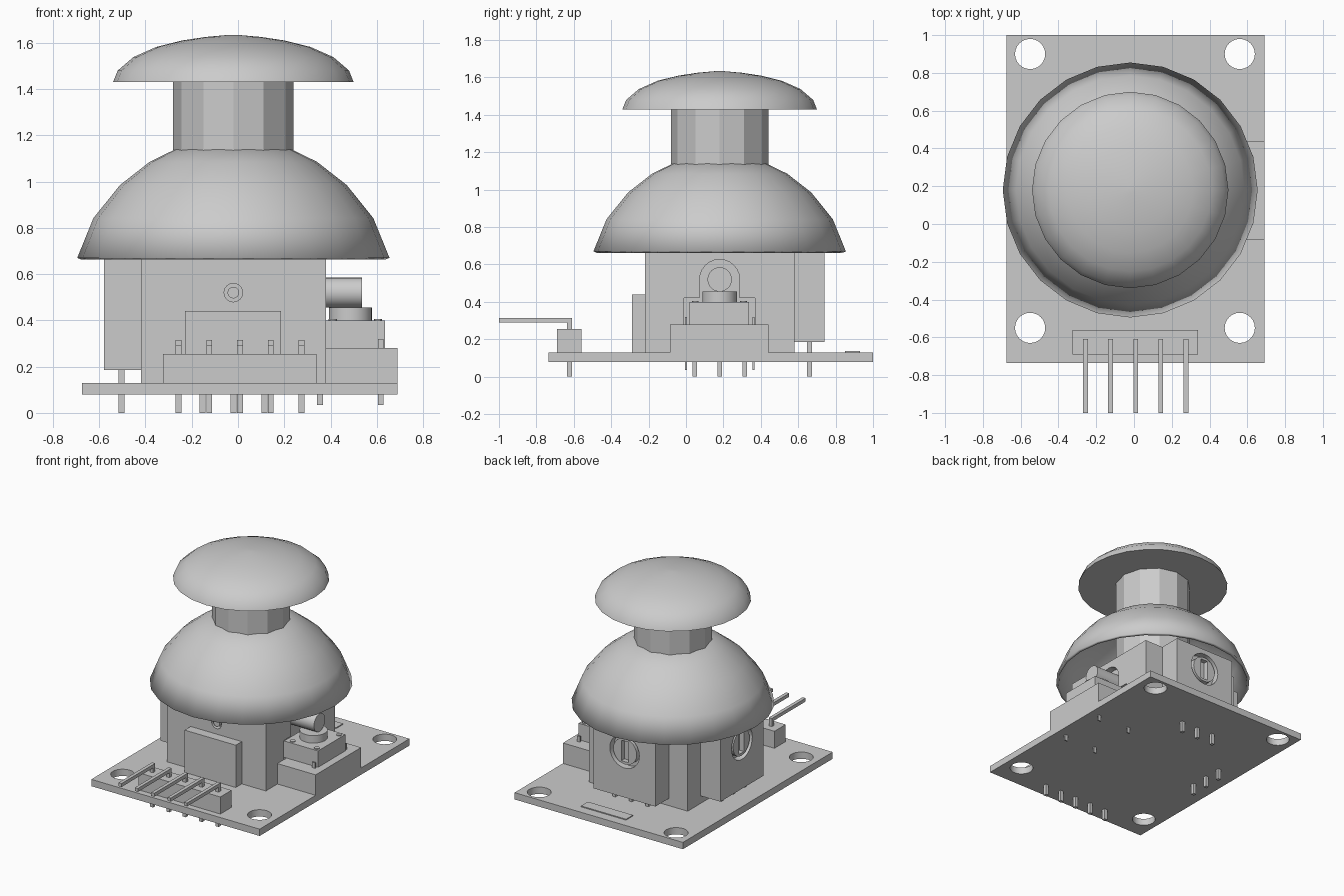
import bpy
import math
from mathutils import Vector

if "Cube" in bpy.data.objects:
    bpy.data.objects.remove(bpy.data.objects["Cube"], do_unlink=True)

grey = bpy.data.materials.new("light_grey")
grey.use_nodes = True
grey.diffuse_color = (0.6, 0.6, 0.6, 1)
grey.node_tree.nodes["Principled BSDF"].inputs["Base Color"].default_value = (0.6, 0.6, 0.6, 1)

CX, CY = -0.02, 0.18      # stick axis
AXLE = 0.52               # height of the tilt axles
TURN = {"x": (0, math.pi / 2, 0), "y": (math.pi / 2, 0, 0), "z": (0, 0, 0)}


def finish(ob, name):
    ob.name = name
    ob.data.materials.clear()
    ob.data.materials.append(grey)
    return ob


def box(name, x, y, z):
    """Box from (min, max) pairs on each axis."""
    bpy.ops.mesh.primitive_cube_add(size=1, location=[sum(p) / 2 for p in (x, y, z)])
    ob = bpy.context.object
    ob.scale = [p[1] - p[0] for p in (x, y, z)]
    bpy.ops.object.transform_apply(location=True, rotation=False, scale=True)
    return finish(ob, name)


def rod(name, start, axis, length, radius, sides=24, smooth=True):
    """Cylinder that starts at a point and runs along an axis."""
    step = Vector([length if a == axis else 0 for a in "xyz"])
    bpy.ops.mesh.primitive_cylinder_add(vertices=sides, radius=radius, depth=abs(length),
                                        location=Vector(start) + step / 2, rotation=TURN[axis])
    ob = bpy.context.object
    bpy.ops.object.transform_apply(location=True, rotation=True, scale=True)
    if smooth:
        bpy.ops.object.shade_smooth_by_angle(angle=math.radians(30))
    return finish(ob, name)


def cut(ob, *cutters):
    """Subtract cutters from an object and discard them."""
    for c in cutters:
        mod = ob.modifiers.new("cut", "BOOLEAN")
        mod.operation, mod.solver, mod.object = "DIFFERENCE", "EXACT", c
        bpy.context.view_layer.objects.active = ob
        bpy.ops.object.modifier_apply(modifier=mod.name)
        bpy.data.objects.remove(c, do_unlink=True)


def lathe(name, profile, sides=24):
    """Surface of revolution around the stick axis."""
    verts, faces, n = [], [], len(profile)
    for i in range(sides):
        a = 2 * math.pi * i / sides
        verts += [(CX + r * math.cos(a), CY + r * math.sin(a), z) for r, z in profile]
    for i in range(sides):
        j = (i + 1) % sides
        faces += [(i * n + k, j * n + k, j * n + k + 1, i * n + k + 1) for k in range(n - 1)]
    for k, order in ((0, -1), (n - 1, 1)):
        if profile[k][0] < 0.3 or k == 0 and name == "thumb_cap":
            faces.append([i * n + k for i in range(sides)][::order])
    me = bpy.data.meshes.new(name)
    me.from_pydata(verts, [], faces)
    ob = bpy.data.objects.new(name, me)
    bpy.context.collection.objects.link(ob)
    bpy.ops.object.select_all(action="DESELECT")
    ob.select_set(True)
    bpy.context.view_layer.objects.active = ob
    bpy.ops.object.shade_smooth_by_angle(angle=math.radians(30))
    return finish(ob, name)


# Circuit board with four mounting holes
board = box("board", (-0.675, 0.69), (-0.735, 1.0), (0.08, 0.13))
cut(board, *[rod("hole", (x, y, 0), "z", 0.3, 0.08)
             for x in (-0.55, 0.56) for y in (-0.55, 0.9)])
box("board_plate", (-0.165, 0.2), (0.85, 0.93), (0.13, 0.137))

# Gimbal housing, with an axle hole in front and an arched recess on the side
housing = box("housing", (-0.42, 0.38), (-0.22, 0.58), (0.13, 0.675))
cut(housing,
    rod("axle_hole", (CX, -0.25, AXLE), "y", 0.07, 0.04),
    box("switch_recess", (0.33, 0.45), (-0.01, 0.37), (0.2, 0.42)),
    box("arch_recess", (0.33, 0.45), (CY - 0.107, CY + 0.107), (0.4, AXLE)),
    rod("arch_top", (0.33, CY, AXLE), "x", 0.12, 0.107))
rod("front_axle", (CX, -0.219, AXLE), "y", 0.06, 0.025)
box("front_pad", (-0.23, 0.185), (-0.29, -0.22), (0.13, 0.44))

# Two potentiometers with slotted rotors
BAND = (0.185, 0.675)
left_pot = box("side_potentiometer", (-0.58, -0.42), (CY - 0.25, CY + 0.25), BAND)
cut(left_pot, rod("bore", (-0.6, CY, AXLE), "x", 0.07, 0.12))
rotor = rod("side_rotor", (-0.575, CY, AXLE), "x", 0.1, 0.095)
cut(rotor, box("slot", (-0.6, -0.54), (CY - 0.03, CY + 0.03), (AXLE - 0.075, AXLE + 0.075)))

back_pot = box("back_potentiometer", (CX - 0.25, CX + 0.25), (0.58, 0.74), BAND)
cut(back_pot, rod("bore", (CX, 0.76, AXLE), "y", -0.07, 0.12))
rotor = rod("back_rotor", (CX, 0.735, AXLE), "y", -0.1, 0.095)
cut(rotor, box("slot", (CX - 0.03, CX + 0.03), (0.7, 0.76), (AXLE - 0.075, AXLE + 0.075)))

W = 0.0125
for k in (-1, 0, 1):
    x, y = CX + k * 0.134, CY + k * 0.134
    box("side_pot_pin", (-0.503 - W, -0.503 + W), (y - W, y + W), (0, 0.2))
    box("back_pot_pin", (x - W, x + W), (0.66 - W, 0.66 + W), (0, 0.2))

# Push switch on its base, pressed by the side axle
box("switch_base", (0.38, 0.69), (-0.086, 0.44), (0.13, 0.28))
box("switch_body", (0.36, 0.635), (0.02, 0.337), (0.28, 0.4))
rod("switch_button", (0.487, CY, 0.4), "z", 0.055, 0.093)
rod("side_axle", (0.3, CY, AXLE), "x", 0.235, 0.065)
for x in (0.355, 0.617):
    for y in (0, 0.36):
        box("switch_leg", (x - W, x + W), (y - 0.005, y + 0.005), (0.035, 0.32))
for x in (0.41, 0.605):
    for y in (0.05, 0.307):
        rod("switch_rivet", (x, y, 0.4), "z", 0.006, 0.018, 12)

# Right-angle pin header
box("header_block", (-0.325, 0.34), (-0.69, -0.56), (0.13, 0.255))
for k in range(5):
    x = -0.257 + k * 0.133
    box("header_pin", (x - W, x + W), (-0.635, -0.61), (0, 0.315))
    box("header_pin_tip", (x - W, x + W), (-1.0, -0.61), (0.29, 0.315))

# Stick: open dome skirt, faceted stem and thumb cap
dome = lathe("dome_skirt", [(0.675, 0.67), (0.605, 0.842), (0.49, 0.985),
                            (0.362, 1.085), (0.25, 1.14)])
shell = dome.modifiers.new("shell", "SOLIDIFY")
shell.thickness, shell.offset = 0.02, -1
rod("stem", (CX, CY, 0.66), "z", 0.79, 0.26, 12, smooth=False)
lathe("thumb_cap", [(0.52, 1.43), (0.5, 1.48), (0.432, 1.538), (0.333, 1.582),
                    (0.22, 1.61), (0.12, 1.625), (0.02, 1.634)])
